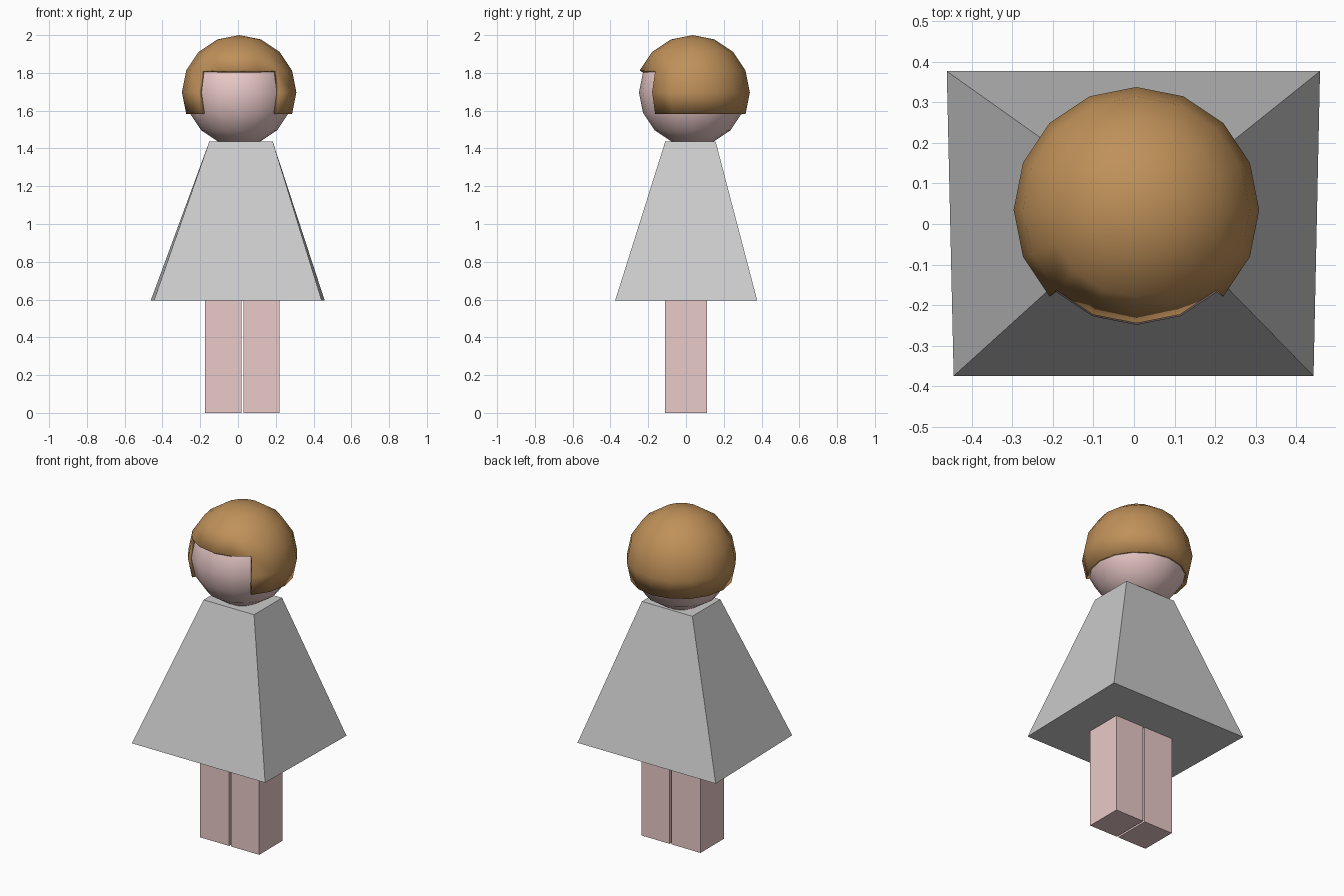
import bpy, bmesh
from mathutils import Vector

if "Cube" in bpy.data.objects:
    bpy.data.objects.remove(bpy.data.objects["Cube"])

HEAD_CENTRE = Vector((0.006, 0.035, 1.697))
HEAD_R, HAIR_R = 0.284, 0.303


def material(name, rgb):
    m = bpy.data.materials.new(name)
    m.diffuse_color = (*rgb, 1)
    m.use_nodes = True
    m.node_tree.nodes["Principled BSDF"].inputs["Base Color"].default_value = m.diffuse_color
    return m


def add_object(name, bm, mat=None):
    bmesh.ops.recalc_face_normals(bm, faces=bm.faces)
    me = bpy.data.meshes.new(name)
    bm.to_mesh(me)
    bm.free()
    ob = bpy.data.objects.new(name, me)
    bpy.context.collection.objects.link(ob)
    if mat:
        me.materials.append(mat)
    return ob


def frustum(name, bottom, top, z0, z1, mat=None):
    """Closed four-sided solid between two (x, y) outlines."""
    bm = bmesh.new()
    lo = [bm.verts.new((x, y, z0)) for x, y in bottom]
    hi = [bm.verts.new((x, y, z1)) for x, y in top]
    bm.faces.new(lo[::-1])
    bm.faces.new(hi)
    for i in range(4):
        j = (i + 1) % 4
        bm.faces.new((lo[i], lo[j], hi[j], hi[i]))
    return add_object(name, bm, mat)


def rect(x0, x1, y0, y1):
    return [(x0, y0), (x1, y0), (x1, y1), (x0, y1)]


def ball(radius):
    bm = bmesh.new()
    bmesh.ops.create_uvsphere(bm, u_segments=16, v_segments=8, radius=radius)
    return bm


def smooth(ob):
    bpy.ops.object.select_all(action='DESELECT')
    ob.select_set(True)
    bpy.context.view_layer.objects.active = ob
    bpy.ops.object.shade_smooth_by_angle(angle=0.6)


skin = material("skin", (0.82, 0.59, 0.58))
brown = material("hair_brown", (0.52, 0.28, 0.10))

# Legs
for name, x0, x1 in (("left_leg", -0.175, 0.018), ("right_leg", 0.03, 0.219)):
    outline = rect(x0, x1, -0.111, 0.112)
    frustum(name, outline, outline, 0, 0.6, skin)

# Dress: hem slightly wider at the back
hem = [(-0.445, -0.375), (0.443, -0.375), (0.459, 0.377), (-0.462, 0.377)]
frustum("dress", hem, rect(-0.152, 0.184, -0.11, 0.157), 0.595, 1.436)

# Head
head = add_object("head", ball(HEAD_R), skin)
head.location = HEAD_CENTRE
smooth(head)

# Hair: sphere shell, open underneath and around the face
bm = ball(HAIR_R)
ring = HAIR_R * 0.3827
cut = []
for f in bm.faces:
    c = f.calc_center_median()
    below = c.z < -ring
    face_opening = c.z < ring and abs(c.x) < -c.y
    if below or face_opening:
        cut.append(f)
bmesh.ops.delete(bm, geom=cut, context='FACES')
hair = add_object("hair", bm, brown)
hair.location = HEAD_CENTRE
smooth(hair)
shell = hair.modifiers.new("thickness", 'SOLIDIFY')
shell.thickness = HAIR_R - HEAD_R - 0.001
shell.offset = -1
